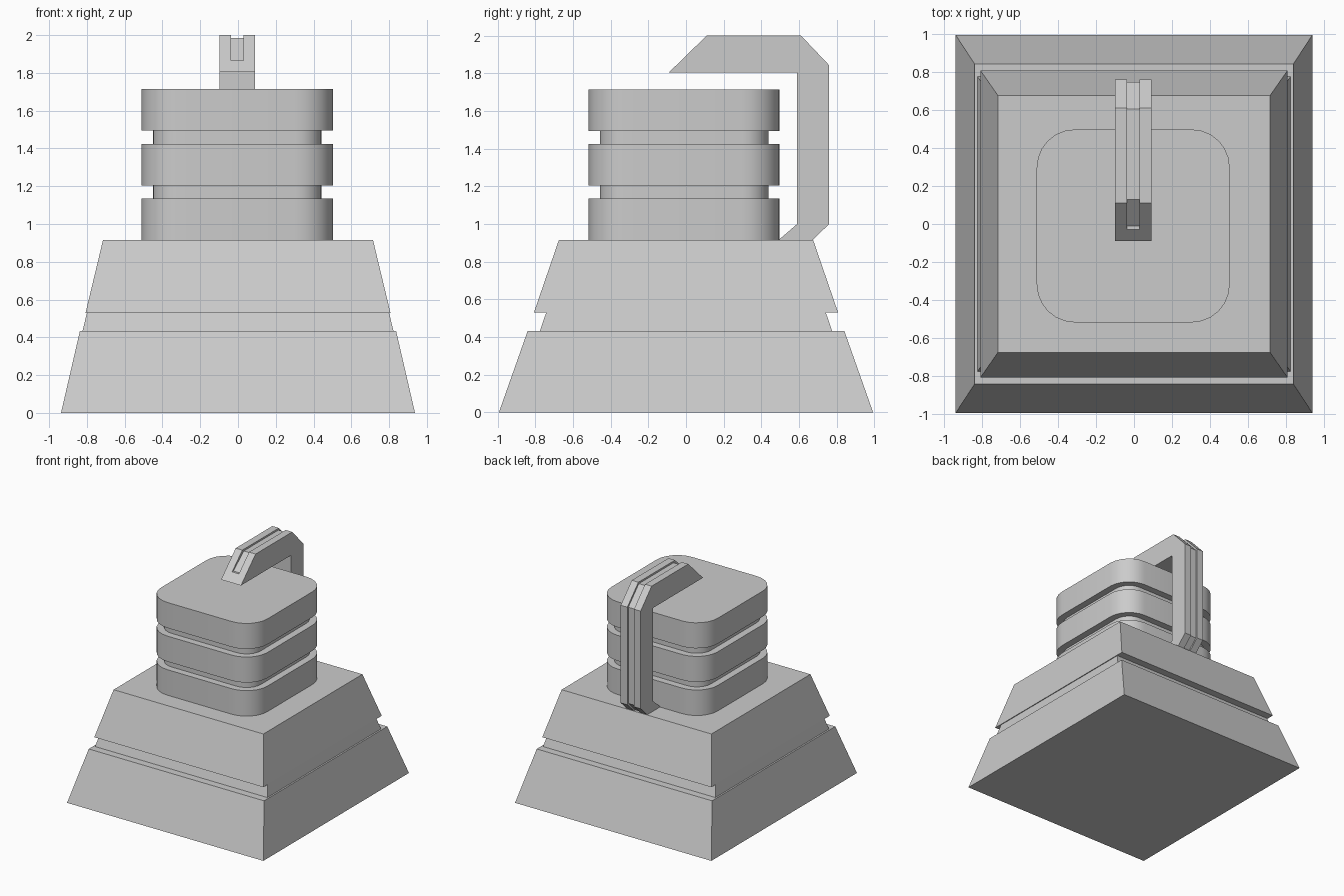
import bpy, bmesh, math

if "Cube" in bpy.data.objects:
    bpy.data.objects.remove(bpy.data.objects["Cube"])


def make_object(name, bm):
    bmesh.ops.recalc_face_normals(bm, faces=bm.faces)
    me = bpy.data.meshes.new(name)
    bm.to_mesh(me)
    bm.free()
    ob = bpy.data.objects.new(name, me)
    bpy.context.collection.objects.link(ob)
    return ob


def rounded_rect(hx, hy, r, segs=6):
    if r == 0:
        return [(hx, hy), (-hx, hy), (-hx, -hy), (hx, -hy)]
    pts = []
    for k, (sx, sy) in enumerate([(1, 1), (-1, 1), (-1, -1), (1, -1)]):
        for i in range(segs + 1):
            a = math.pi / 2 * (k + i / segs)
            pts.append((sx * (hx - r) + r * math.cos(a), sy * (hy - r) + r * math.sin(a)))
    return pts


def stack(name, rings, centre=(0, 0)):
    """Skin a pile of rings (half x, half y, corner radius, z) and cap both ends."""
    bm = bmesh.new()
    loops = [[bm.verts.new((centre[0] + x, centre[1] + y, z)) for x, y in rounded_rect(hx, hy, r)]
             for hx, hy, r, z in rings]
    for a, b in zip(loops, loops[1:]):
        n = len(a)
        for i in range(n):
            bm.faces.new((a[i], a[(i + 1) % n], b[(i + 1) % n], b[i]))
    bm.faces.new(loops[0][::-1])
    bm.faces.new(loops[-1])
    return make_object(name, bm)


def slab(name, profile, x0, x1):
    """Extrude a (y, z) profile along x."""
    bm = bmesh.new()
    face = bm.faces.new([bm.verts.new((x0, y, z)) for y, z in profile])
    ext = bmesh.ops.extrude_face_region(bm, geom=[face])
    moved = [v for v in ext["geom"] if isinstance(v, bmesh.types.BMVert)]
    bmesh.ops.translate(bm, verts=moved, vec=(x1 - x0, 0, 0))
    return make_object(name, bm)


# Tapered base with a recessed band
stack("base", [
    (0.937, 0.993, 0, 0.0), (0.837, 0.84, 0, 0.433),
    (0.823, 0.775, 0, 0.433), (0.80, 0.742, 0, 0.53),
    (0.807, 0.807, 0, 0.53), (0.715, 0.675, 0, 0.914)])

# Rounded body: three thick bands separated by narrow necks
body_rings = []
for i in range(3):
    z = 0.914 + i * 0.29
    if i:
        body_rings += [(0.447, 0.447, 0.137, z - 0.07), (0.447, 0.447, 0.137, z)]
    body_rings += [(0.507, 0.507, 0.2, z), (0.507, 0.507, 0.2, z + 0.22)]
body = stack("banded_body", body_rings, (-0.004, -0.01))
bpy.context.view_layer.objects.active = body
body.select_set(True)
bpy.ops.object.shade_smooth_by_angle(angle=math.radians(30))

# Rear arm hooking forward over the top
hook = slab("hook_arm", [
    (-0.09, 1.805), (0.11, 2.0), (0.61, 2.0), (0.76, 1.842), (0.76, 1.0),
    (0.67, 0.914), (0.49, 0.914), (0.59, 1.0), (0.59, 1.805)], -0.099, 0.091)

# Channel along the outside of the arm, deeper at the tip
cutter = slab("channel_cutter", [
    (-0.2, 1.865), (-0.01, 1.865), (0.13, 1.985), (0.603, 1.985), (0.745, 1.836),
    (0.745, 1.006), (0.625, 0.888), (0.75, 0.85), (0.9, 0.95), (0.9, 1.9),
    (0.65, 2.1), (0.0, 2.1)], -0.036, 0.028)
cutter.hide_render = True
bpy.context.view_layer.objects.active = hook
mod = hook.modifiers.new("channel", 'BOOLEAN')
mod.operation = 'DIFFERENCE'
mod.solver = 'EXACT'
mod.object = cutter
bpy.ops.object.modifier_apply(modifier=mod.name)
bpy.data.objects.remove(cutter)
